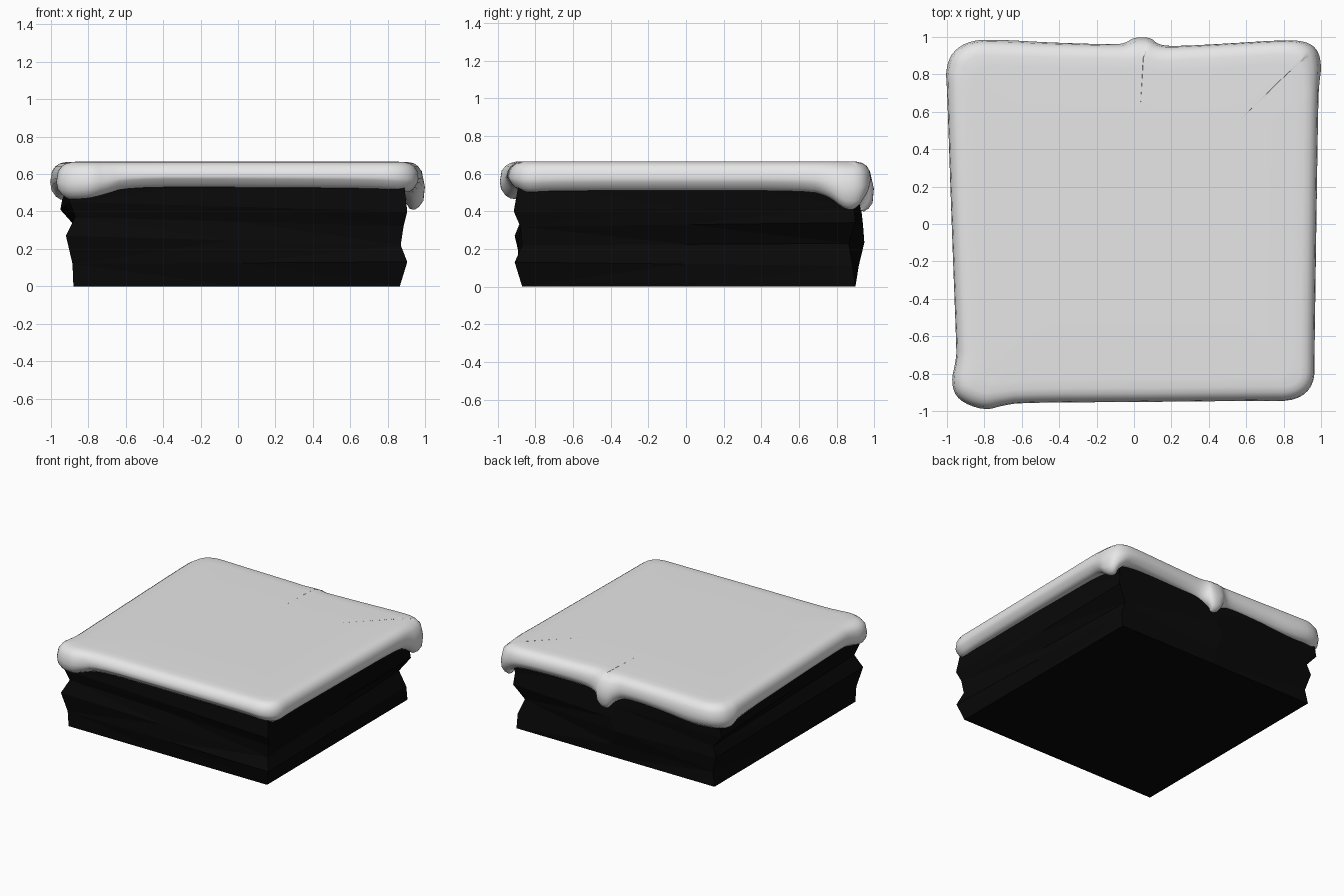
import bpy, bmesh
from mathutils import Vector

if "Cube" in bpy.data.objects:
    bpy.data.objects.remove(bpy.data.objects["Cube"])


def material(name, rgb):
    m = bpy.data.materials.new(name)
    m.diffuse_color = (*rgb, 1)
    m.use_nodes = True
    m.node_tree.nodes["Principled BSDF"].inputs["Base Color"].default_value = m.diffuse_color
    return m


def loft(name, rings, mat, smooth):
    """Skin closed rings from first to last and cap both ends."""
    bm = bmesh.new()
    vs = [[bm.verts.new(p) for p in r] for r in rings]
    n = len(rings[0])
    for a, b in zip(vs, vs[1:]):
        for i in range(n):
            j = (i + 1) % n
            bm.faces.new((a[i], a[j], b[j], b[i]))
    bm.faces.new(vs[0][::-1])
    bm.faces.new(vs[-1])
    bmesh.ops.recalc_face_normals(bm, faces=bm.faces)
    if not smooth:
        bmesh.ops.triangulate(bm, faces=bm.faces)
    for f in bm.faces:
        f.smooth = smooth
    me = bpy.data.meshes.new(name)
    bm.to_mesh(me)
    bm.free()
    me.materials.append(mat)
    ob = bpy.data.objects.new(name, me)
    bpy.context.collection.objects.link(ob)
    return ob


black = material("black rock", (0.0025, 0.0025, 0.0025))
white = material("snow white", (0.8, 0.8, 0.8))

# Rock block: a jagged profile at each corner, bottom to top
front_left = [(-.88, -.87, 0), (-.885, -.875, .12), (-.92, -.91, .27),
              (-.87, -.87, .37), (-.90, -.89, .45), (-.90, -.89, .57)]
front_right = [(.865, -.87, 0), (.905, -.91, .13), (.87, -.87, .22),
               (.885, -.88, .32), (.905, -.915, .40), (.885, -.885, .57)]
back_right = [(.86, .90, 0), (.86, .885, .11), (.81, .865, .23),
              (.89, .90, .34), (.88, .89, .43), (.90, .90, .57)]
back_left = [(-.88, .90, 0), (-.86, .89, .11), (-.90, .91, .24),
             (-.87, .90, .32), (-.95, .91, .41), (-.92, .91, .57)]
corners = [front_left, front_right, back_right, back_left]
back_bulge = [0, .03, .06, .04, .03, 0]
rings = []
for k in range(6):
    ring = []
    for c in range(4):
        a, b = Vector(corners[c][k]), Vector(corners[(c + 1) % 4][k])
        mid = (a + b) / 2
        if c == 2:
            mid.y += back_bulge[k]
        ring += [a, mid]
    rings.append(ring)
loft("rock_block", rings, black, False)

# Snow cap: outline with the height of its lower edge, including the drips
outline = [
    (-.70, -.97, .49), (-.60, -.955, .53), (0, -.952, .53), (.70, -.945, .525),
    (.87, -.945, .515), (.965, -.86, .50), (.965, -.70, .51), (.975, 0, .51),
    (.985, .65, .51), (.99, .75, .48), (1.003, .84, .41), (.985, .93, .41),
    (.925, .975, .46), (.82, .985, .51), (.50, .965, .51), (.22, .95, .50),
    (.13, .958, .47), (.09, .998, .40), (0, .998, .40), (-.05, .965, .47),
    (-.12, .96, .50), (-.45, .97, .49), (-.70, .985, .47), (-.87, .985, .48),
    (-.975, .92, .47), (-1.007, .82, .46), (-1.0, .74, .50), (-.975, 0, .51),
    (-.95, -.65, .51), (-.95, -.72, .50), (-.98, -.85, .475),
    (-.94, -.945, .465), (-.80, -.998, .47)]
pts = [Vector(p) for p in outline]
for _ in range(2):  # corner cutting rounds the outline
    pts = [q for a, b in zip(pts, pts[1:] + pts[:1])
           for q in (a.lerp(b, .25), a.lerp(b, .75))]
n = len(pts)
inward = []
for i in range(n):
    t = pts[(i + 2) % n] - pts[i - 2]
    inward.append(Vector((-t.y, t.x, 0)).normalized())


def cap_ring(inset, height, top=0):
    """Outline moved inward; drips bulge less towards the top."""
    out = []
    for p, d in zip(pts, inward):
        q = p + d * (inset + top * max(0, .5 - p.z))
        q.z = height(p.z)
        out.append(q)
    return out


steps = [(.13, lambda b: max(b, .50)),
         (.075, lambda b: b + .003),
         (.052, lambda b: b),
         (.028, lambda b: b + .015),
         (.007, lambda b: b + .045),
         (0, lambda b: .52 + (b - .4) * .5),
         (.006, lambda b: .615, .15),
         (.022, lambda b: .641, .3),
         (.045, lambda b: .657, .4),
         (.075, lambda b: .664, .4)]
cap = [cap_ring(*s) for s in steps]
for s in (.94, .5):  # flat top
    cap.append([Vector((p.x * s, p.y * s, .666)) for p in cap[9]])
loft("snow_cap", cap, white, True)
